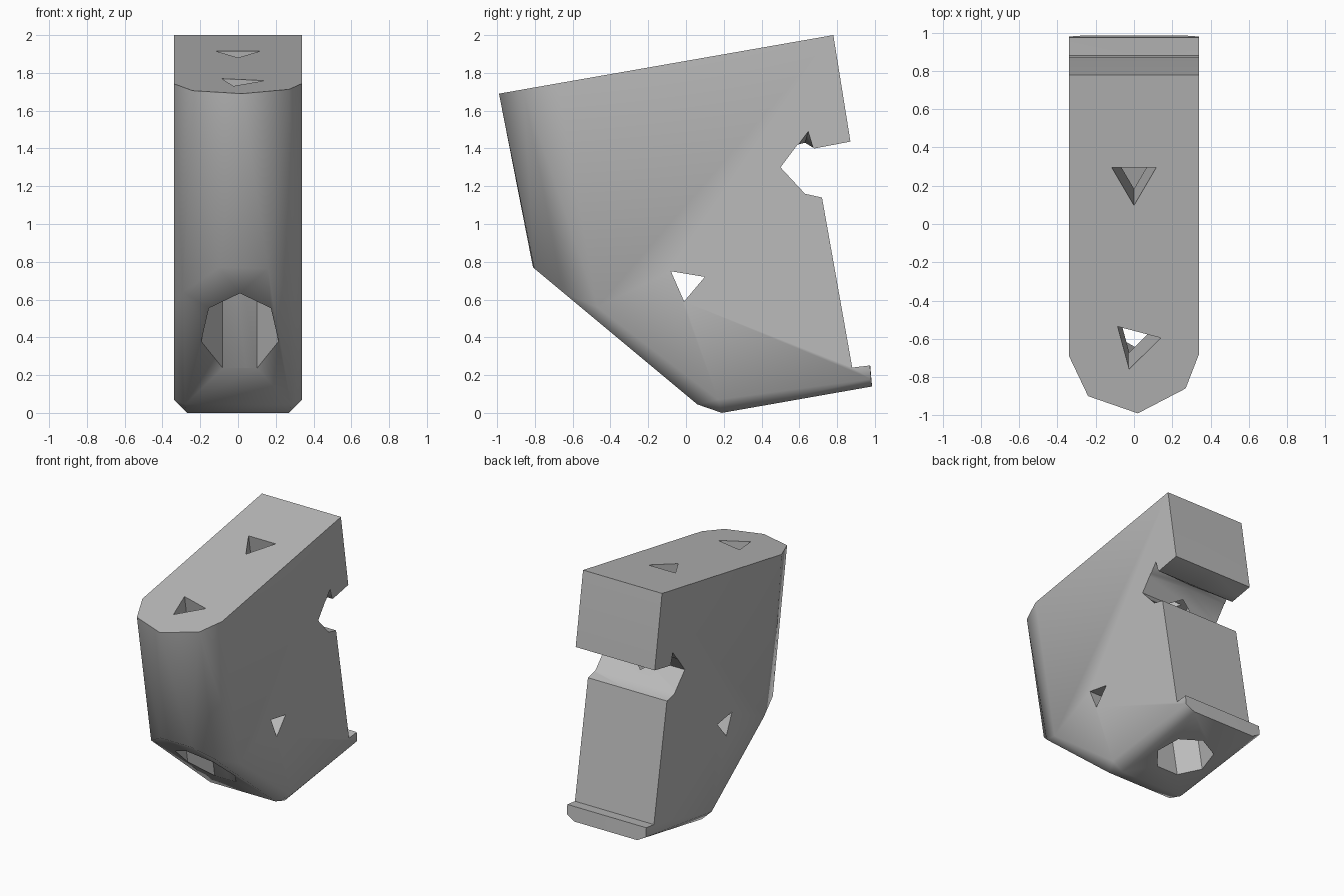
import bpy, bmesh, math
from mathutils import Vector

cube = bpy.data.objects.get("Cube")
if cube:
    bpy.data.objects.remove(cube, do_unlink=True)

TILT = math.radians(10)
ACROSS = Vector((0, math.cos(TILT), math.sin(TILT)))
DOWN = Vector((0, math.sin(TILT), -math.cos(TILT)))

grey = bpy.data.materials.new("plain_grey")
grey.use_nodes = True
COLOUR = (0.5, 0.5, 0.5, 1)
grey.diffuse_color = COLOUR
grey.node_tree.nodes["Principled BSDF"].inputs["Base Color"].default_value = COLOUR


def finish(bm, name):
    bmesh.ops.recalc_face_normals(bm, faces=bm.faces)
    mesh = bpy.data.meshes.new(name)
    bm.to_mesh(mesh)
    bm.free()
    mesh.materials.append(grey)
    obj = bpy.data.objects.new(name, mesh)
    bpy.context.collection.objects.link(obj)
    return obj


def loft(name, sections):
    """Closed solid through matching rings of points."""
    bm = bmesh.new()
    rings = [[bm.verts.new(p) for p in s] for s in sections]
    for a, b in zip(rings, rings[1:]):
        for i in range(len(a)):
            j = (i + 1) % len(a)
            bm.faces.new((a[i], a[j], b[j], b[i]))
    bm.faces.new(rings[0])
    bm.faces.new(rings[-1])
    bmesh.ops.triangulate(bm, faces=bm.faces)
    return finish(bm, name)


def top(x, y):
    return Vector((x, y, 1.69 + 0.1755 * (y + 0.99)))


def drill(name, x, y, sides, radius, turn, start, end):
    """Tilted many-sided bore, measured down from the top face."""
    ring = []
    for i in range(sides):
        a = math.radians(turn) + math.tau * i / sides
        ring.append(top(x, y) + Vector((radius * math.cos(a), 0, 0))
                    + ACROSS * radius * math.sin(a))
    return loft(name, [[p + DOWN * t for p in ring] for t in (start, end)])


# Solid block: rounded nose, sloping underside and chamfered lower edges
nose = [(0.34, -0.68), (0.27, -0.86), (0.02, -0.99), (-0.24, -0.90), (-0.34, -0.69)]
points = [top(x, y) for x, y in nose]
for x, z in [(-0.29, 0.64), (-0.1, 0.77), (0.16, 0.765), (0.26, 0.64)]:
    points.append((x, -0.81 - (z - 0.77) / 0.833, z))
half = [(0.34, 0.78, 2.0), (0.34, 0.87, 1.44), (0.34, 0.965, 0.25), (0.34, 0.98, 0.18),
        (0.27, 0.985, 0.14), (0.34, -0.47, 0.56), (0.34, 0.17, 0.07),
        (0.28, 0.06, 0.045), (0.27, 0.19, 0.0)]
points += [(s * x, y, z) for x, y, z in half for s in (1, -1)]
bm = bmesh.new()
for p in points:
    bm.verts.new(p)
hull = bmesh.ops.convex_hull(bm, input=bm.verts)
loose = set(hull["geom_interior"] + hull["geom_unused"])
bmesh.ops.delete(bm, geom=[v for v in loose if isinstance(v, bmesh.types.BMVert)],
                 context='VERTS')
bmesh.ops.dissolve_limit(bm, angle_limit=0.01, verts=bm.verts, edges=bm.edges)
body = finish(bm, "grip_block")


# Rear recess with a deep cross groove, its upper corner flaring at both ends
def recess(x, flare):
    outline = [(1.1, 1.48), (0.68, 1.40), flare, (0.59, 1.42), (0.50, 1.30),
               (0.63, 1.16), (0.72, 1.14), (0.88, 0.24), (0.965, 0.25), (1.1, 0.27)]
    return [(x, y, z) for y, z in outline]


cutters = [loft("rear_recess", [recess(-0.4, (0.65, 1.50)), recess(0, (0.63, 1.43)),
                                recess(0.4, (0.65, 1.50))])]

# Cross pin hole
pin = [(-0.08, 0.75), (0.1, 0.72), (-0.01, 0.59)]
cutters.append(loft("pin_hole", [[(x, y, z) for y, z in pin] for x in (-0.5, 0.5)]))

# Two screw holes with wide counterbores from below
for name, x, y, turn, bore_turn in (("front", 0.01, -0.63, 15, -90), ("rear", 0, 0.23, 30, 90)):
    cutters.append(drill(name + "_screw_hole", x, y, 3, 0.135, turn, -0.1, 0.6))
    cutters.append(drill(name + "_counterbore", x, y, 7, 0.21, bore_turn, 0.5, 2.1))

bpy.context.view_layer.objects.active = body
for cutter in cutters:
    mod = body.modifiers.new(cutter.name, 'BOOLEAN')
    mod.operation = 'DIFFERENCE'
    mod.solver = 'EXACT'
    mod.object = cutter
    bpy.ops.object.modifier_apply(modifier=mod.name)
    bpy.data.objects.remove(cutter, do_unlink=True)

# Soft nose, crisp edges elsewhere
bpy.ops.object.select_all(action='DESELECT')
body.select_set(True)
bpy.ops.object.shade_smooth_by_angle(angle=math.radians(48))
